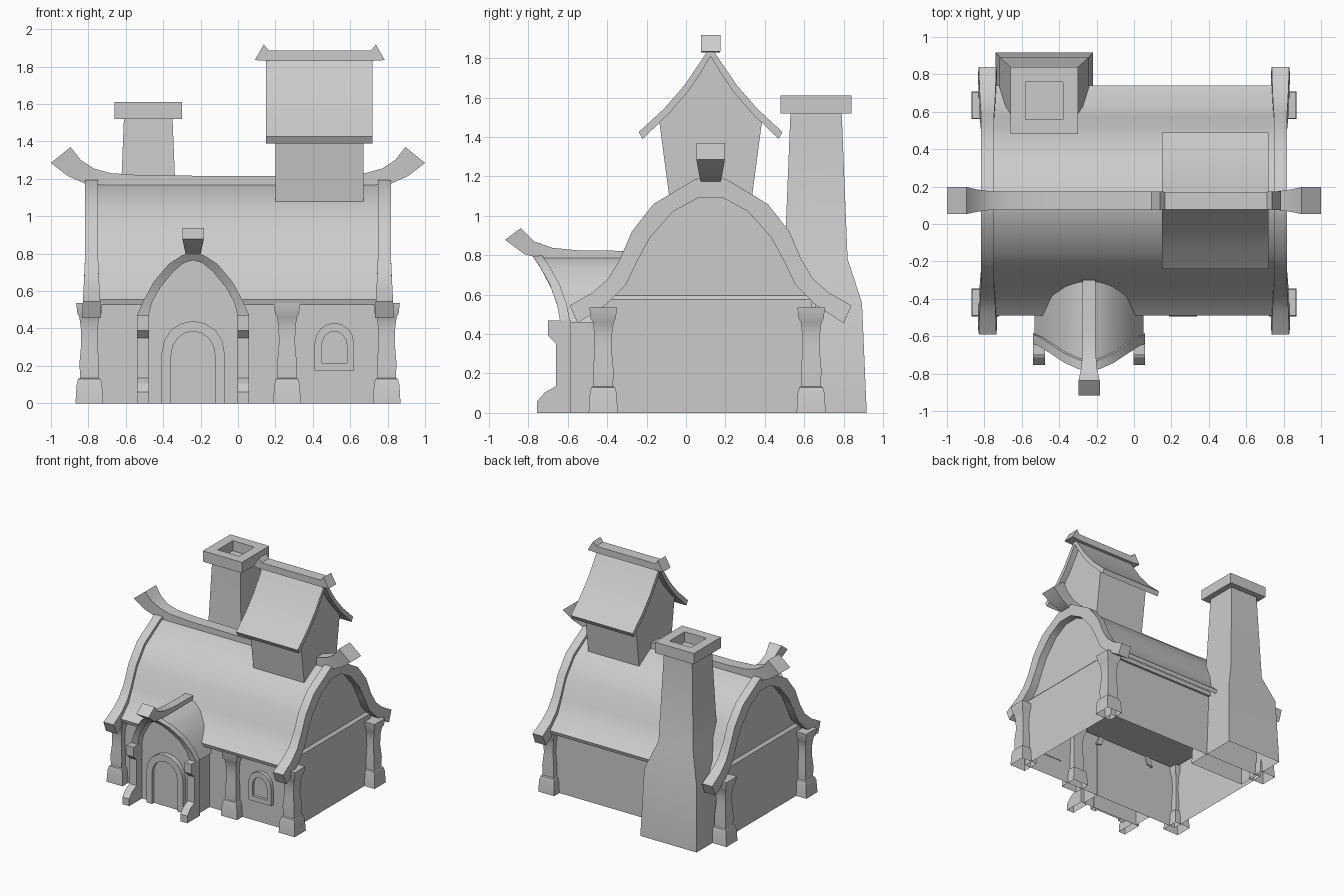
import bpy, bmesh, math

cube = bpy.data.objects.get("Cube")
if cube:
    bpy.data.objects.remove(cube, do_unlink=True)

stone = bpy.data.materials.new("plain_grey")
stone.use_nodes = True
GREY = (0.6, 0.6, 0.6, 1)
stone.diffuse_color = GREY
stone.node_tree.nodes["Principled BSDF"].inputs["Base Color"].default_value = GREY

CY = 0.125    # house centre line in y
PX = -0.24    # porch centre line in x


def loft(name, sections, caps=True, smooth=False):
    """Join matching closed sections with quads; faces on the ground stay open."""
    bm = bmesh.new()
    rings = [[bm.verts.new(p) for p in s] for s in sections]
    for a, b in zip(rings, rings[1:]):
        for i in range(len(a)):
            j = (i + 1) % len(a)
            bm.faces.new((a[i], a[j], b[j], b[i]))
    if caps:
        bm.faces.new(rings[0])
        bm.faces.new(rings[-1])
    bmesh.ops.recalc_face_normals(bm, faces=bm.faces)
    ground = [f for f in bm.faces if all(v.co.z < .001 for v in f.verts)]
    bmesh.ops.delete(bm, geom=ground, context="FACES")
    me = bpy.data.meshes.new(name)
    bm.to_mesh(me)
    bm.free()
    ob = bpy.data.objects.new(name, me)
    bpy.context.collection.objects.link(ob)
    me.materials.append(stone)
    if smooth:
        bpy.ops.object.select_all(action="DESELECT")
        ob.select_set(True)
        bpy.context.view_layer.objects.active = ob
        bpy.ops.object.shade_smooth_by_angle(angle=math.radians(32))
    return ob


def place(axis, t, p):
    """Point at t on the axis, with p in the other two axes."""
    return (t, p[0], p[1]) if axis == "x" else (p[0], t, p[1])


def prism(name, pts, axis, a, b):
    return loft(name, [[place(axis, t, p) for p in pts] for t in (a, b)])


def rect(x0, x1, y0, y1, z):
    return [(x0, y0, z), (x1, y0, z), (x1, y1, z), (x0, y1, z)]


def mirrored(half, c):
    """Full arch from half offsets listed from the top outwards."""
    left = [(c - d, z) for d, z in reversed(half)]
    return left + [(c + d, z) for d, z in half if d > 0]


def band(name, outer, inner, axis, span):
    """Arched strip; span(point) gives both ends along the axis."""
    secs = []
    for o, i in zip(outer, inner):
        (a, b), (c, d) = span(o), span(i)
        secs.append([place(axis, a, o), place(axis, b, o),
                     place(axis, d, i), place(axis, c, i)])
    return loft(name, secs, smooth=True)


def beam(name, top, bottom, axis, c, width):
    """Ridge beam running along a curved top and bottom line."""
    secs = []
    for t, u, w in zip(top, bottom, width):
        sec = [(t[0], c - w, t[1]), (t[0], c + w, t[1]),
               (u[0], c + w, u[1]), (u[0], c - w, u[1])]
        secs.append(sec if axis == "x" else [(q, p, z) for p, q, z in sec])
    return loft(name, secs, smooth=True)


# Walls with a sloped ledge on top
loft("house_walls", [rect(-.775, .775, -.42, .64, 0), rect(-.775, .775, -.42, .64, .575),
                     rect(-.745, .745, -.37, .6, .605)], caps=False)

# Main roof, with a solid filling that makes the gables and the ceiling
roof_out = [(0, 1.175), (.07, 1.165), (.28, 1.035), (.385, .9),
            (.445, .76), (.505, .65), (.615, .555)]
roof_in = [(0, 1.14), (.06, 1.13), (.26, 1.005), (.36, .88),
           (.42, .74), (.485, .625), (.605, .525)]
band("main_roof", mirrored(roof_out, CY), mirrored(roof_in, CY), "x", lambda p: (-.76, .76))
gable = [(.06, 1.13), (.2, 1.045), (.33, .9), (.4, .76), (.47, .62), (.535, .57), (.535, .535)]
prism("gable_walls", mirrored(gable, CY), "x", -.755, .755)

# Curved gable trims
trim_out = [(0, 1.205), (.08, 1.185), (.29, 1.06), (.4, .92),
            (.46, .78), (.52, .68), (.6, .61), (.715, .545)]
trim_in = [(0, 1.09), (.065, 1.09), (.19, 1.022), (.307, .89),
           (.37, .775), (.43, .65), (.53, .55), (.675, .455)]
for side, s in (("left", 1), ("right", -1)):
    def trim_span(p, s=s):
        w = .035 + .017 * max(0, (.75 - p[1]) / .3)
        return s * .783 - w, s * .783 + w
    band(side + "_gable_trim", mirrored(trim_out, CY), mirrored(trim_in, CY), "x", trim_span)

# Main ridge beam with upturned ends
rt = [(0, 1.215), (.5, 1.218), (.68, 1.23), (.77, 1.255), (.84, 1.3), (.895, 1.37)]
rb = [(0, 1.165), (.5, 1.165), (.7, 1.165), (.82, 1.175), (.91, 1.215), (1.0, 1.285)]
flip = lambda line: [(-x, z) for x, z in reversed(line[1:])] + line
half_w = [.048, .048, .048, .05, .06, .072]
beam("main_ridge", flip(rt), flip(rb), "x", CY, half_w[:0:-1] + half_w)

# Posts
post_profile = [(0, .074), (.1, .068), (.13, .06), (.135, .05), (.22, .052), (.32, .043),
                (.4, .045), (.46, .053), (.48, .064), (.535, .07)]


def post(name, x, y):
    loft(name, [rect(x - w, x + w, y - w, y + w, z) for z, w in post_profile], smooth=True)


for side, s in (("left", 1), ("right", -1)):
    post(side + "_front_post", s * .795, -.42)
    post(side + "_back_post", s * .795, .635)
post("middle_post", .262, -.42)


# Arched door and window
def arch(c, w, spring, z0, top):
    n = 8
    pts = [(c - w, z0)]
    pts += [(c - w * math.cos(math.pi * k / n), spring + (top - spring) * math.sin(math.pi * k / n))
            for k in range(n + 1)]
    return pts + [(c + w, z0)]


def arched_frame(name, outer, inner, front, back, panel):
    band(name + "_frame", outer, inner, "y", lambda p: (front, back))
    prism(name + "_panel", inner, "y", panel, back)


arched_frame("door", arch(PX, .168, .27, 0, .44), arch(PX, .117, .26, 0, .385), -.625, -.58, -.6)
arched_frame("window", arch(.515, .105, .32, .175, .43), arch(.515, .067, .31, .215, .385),
             -.45, -.415, -.427)
loft("window_sill", [rect(.41, .62, -.45, -.415, z) for z in (.175, .215)])

# Porch walls, roof and front trim
porch_out = [(0, .81), (.06, .79), (.13, .745), (.21, .65), (.265, .55), (.3, .47)]
porch_in = [(0, .765), (.05, .75), (.105, .705), (.175, .62), (.22, .54), (.237, .47)]
roof_cover = [(d * .97, z - .012) for d, z in porch_out]
prism("porch_walls", mirrored(porch_in + [(.272, .469), (.272, 0)], PX), "y", -.585, -.415)


def front_y(z):
    t = z - .47
    return -.64 - .1 * t - t * t


band("porch_roof", mirrored(roof_cover, PX), mirrored(porch_in, PX), "y",
     lambda p: (front_y(p[1]) + .02, -.3 if p[1] > .6 else -.4))
band("porch_trim", mirrored(porch_out, PX), mirrored(porch_in, PX), "y",
     lambda p: (front_y(p[1]), front_y(p[1]) + .05))
beam("porch_ridge", [(-.3, .822), (-.55, .825), (-.68, .838), (-.77, .87), (-.838, .938)],
     [(-.3, .77), (-.55, .77), (-.7, .775), (-.82, .805), (-.918, .878)], "y", PX,
     [.035, .035, .035, .042, .057])

# Porch side brackets with a stepped foot and a head
bracket = [(-.584, 0), (-.755, 0), (-.755, .06), (-.715, .105), (-.66, .135), (-.66, .35),
           (-.7, .39), (-.7, .47), (-.584, .47)]
for side, s in (("left", 1), ("right", -1)):
    prism(side + "_porch_bracket", bracket, "x", PX + s * .236, PX + s * .3)

# Chimney shaft and hollow cap
loft("chimney", [rect(-.74, -.22, .45, .917, 0), rect(-.72, -.24, .47, .893, .56),
                 rect(-.64, -.32, .5, .82, .78), rect(-.61, -.35, .53, .79, 1.522)], smooth=True)
cap = loft("chimney_cap", [rect(-.66, -.3, .48, .84, z) for z in (1.52, 1.61)])
bm = bmesh.new()
bm.from_mesh(cap.data)
top = max(bm.faces, key=lambda f: f.calc_center_median().z)
bmesh.ops.inset_region(bm, faces=[top], thickness=.08, use_even_offset=True)
hole = bmesh.ops.extrude_face_region(bm, geom=[top])["geom"]
bmesh.ops.delete(bm, geom=[top], context="FACES_ONLY")
bmesh.ops.translate(bm, vec=(0, 0, -.085), verts=[v for v in hole if isinstance(v, bmesh.types.BMVert)])
bm.to_mesh(cap.data)
bm.free()

# Roof turret
prism("turret_walls", mirrored([(0, 1.82), (.12, 1.66), (.262, 1.49), (.2, 1.02)], CY), "x", .2, .67)
turret_out = [(0, 1.86), (.06, 1.77), (.135, 1.66), (.235, 1.545), (.365, 1.425)]
turret_in = [(0, 1.81), (.045, 1.735), (.115, 1.63), (.21, 1.52), (.345, 1.39)]
band("turret_roof", mirrored(turret_out, CY), mirrored(turret_in, CY), "x", lambda p: (.15, .72))
prism("turret_ridge", [(CY - .047, 1.83), (CY - .047, 1.885), (CY + .047, 1.885), (CY + .047, 1.83)],
      "x", .165, .71)
for side, x, s in (("left", .71, 1), ("right", .165, -1)):
    beam(side + "_turret_ridge_tip", [(x, 1.885), (x + s * .027, 1.918)],
         [(x, 1.83), (x + s * .075, 1.835)], "x", CY, [.047, .05])
